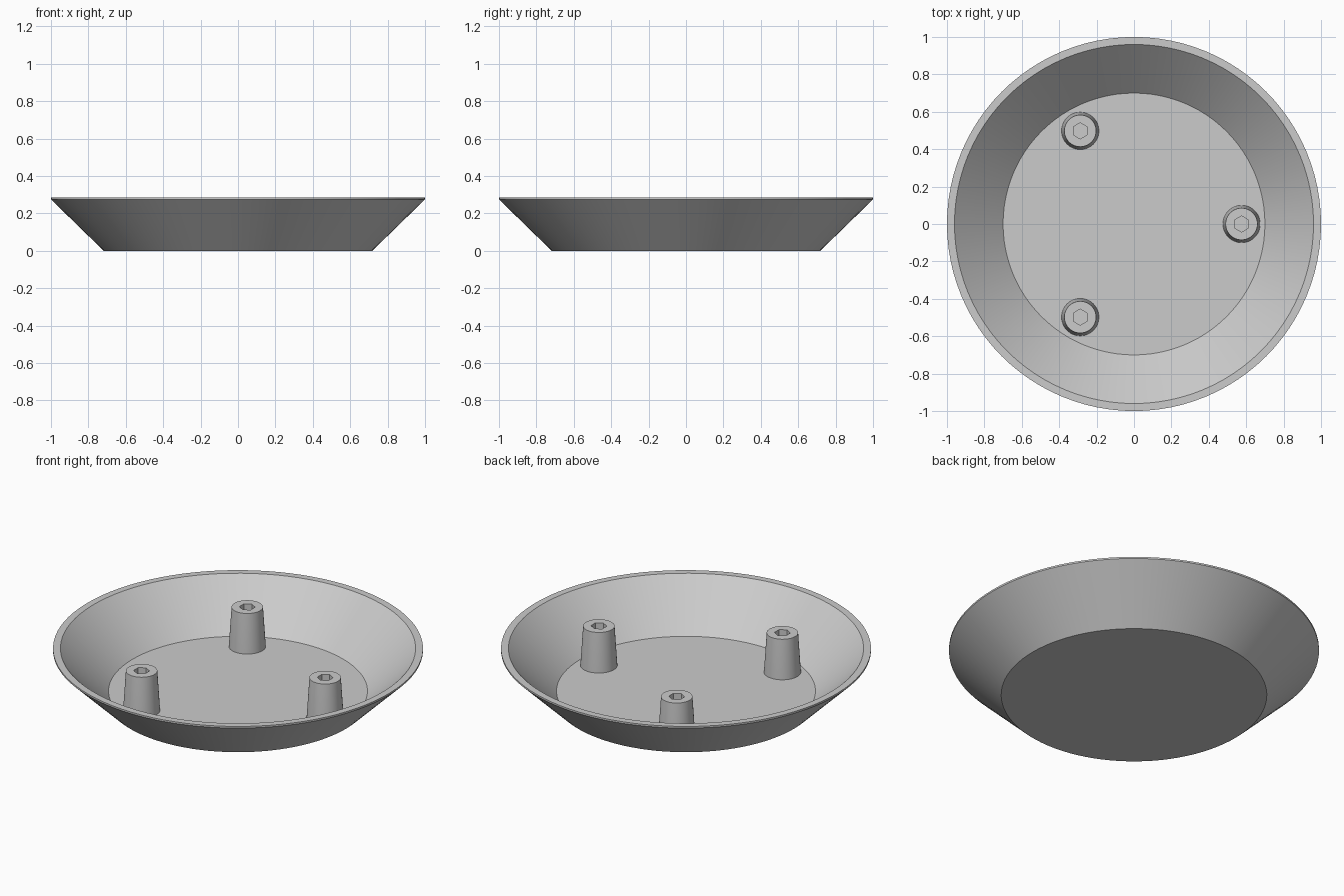
import bpy
import bmesh
from math import cos, sin, pi, radians

if "Cube" in bpy.data.objects:
    bpy.data.objects.remove(bpy.data.objects["Cube"], do_unlink=True)

GREY = (0.6, 0.6, 0.6, 1)
grey = bpy.data.materials.new("plain grey")
grey.use_nodes = True
grey.diffuse_color = GREY
grey.node_tree.nodes["Principled BSDF"].inputs["Base Color"].default_value = GREY

FLOOR = 0.03
POST_TOP = 0.265


def lathe(name, profile, sides, location=(0, 0, 0)):
    """Revolve (radius, height) points about z, closing both ends with flat discs."""
    bm = bmesh.new()
    rings = []
    for r, z in profile:
        angles = [pi / 2 + 2 * pi * i / sides for i in range(sides)]
        rings.append([bm.verts.new((r * cos(a), r * sin(a), z)) for a in angles])
    for low, high in zip(rings, rings[1:]):
        for i in range(sides):
            j = (i + 1) % sides
            bm.faces.new((low[i], low[j], high[j], high[i]))
    bm.faces.new(rings[0][::-1])
    bm.faces.new(rings[-1])
    bmesh.ops.recalc_face_normals(bm, faces=bm.faces)
    mesh = bpy.data.meshes.new(name)
    bm.to_mesh(mesh)
    bm.free()
    mesh.materials.append(grey)
    obj = bpy.data.objects.new(name, mesh)
    obj.location = location
    bpy.context.collection.objects.link(obj)
    return obj


def activate(obj):
    bpy.ops.object.select_all(action="DESELECT")
    obj.select_set(True)
    bpy.context.view_layer.objects.active = obj


def smooth(obj):
    activate(obj)
    bpy.ops.object.shade_smooth_by_angle(angle=radians(30))


# Dish: flared outer wall, thin upright lip, flat rim, inner wall and floor
dish = lathe("dish", [(0.718, 0), (1, 0.275), (1, 0.285),
                      (0.96, 0.285), (0.70, FLOOR)], 96)
smooth(dish)

# Three tapered posts, each with a blind hexagonal socket
for n in range(3):
    a = 2 * pi * n / 3
    spot = (0.575 * cos(a), 0.575 * sin(a), 0)
    post = lathe(f"post_{n + 1}", [(0.1, FLOOR - 0.01), (0.1, FLOOR), (0.085, POST_TOP)], 48, spot)
    cutter = lathe("socket_cutter", [(0.043, FLOOR + 0.002), (0.043, POST_TOP + 0.1)], 6, spot)
    cutter.hide_render = True
    cut = post.modifiers.new("socket", "BOOLEAN")
    cut.operation = "DIFFERENCE"
    cut.solver = "EXACT"
    cut.object = cutter
    activate(post)
    bpy.ops.object.modifier_apply(modifier=cut.name)
    bpy.data.objects.remove(cutter, do_unlink=True)
    smooth(post)
